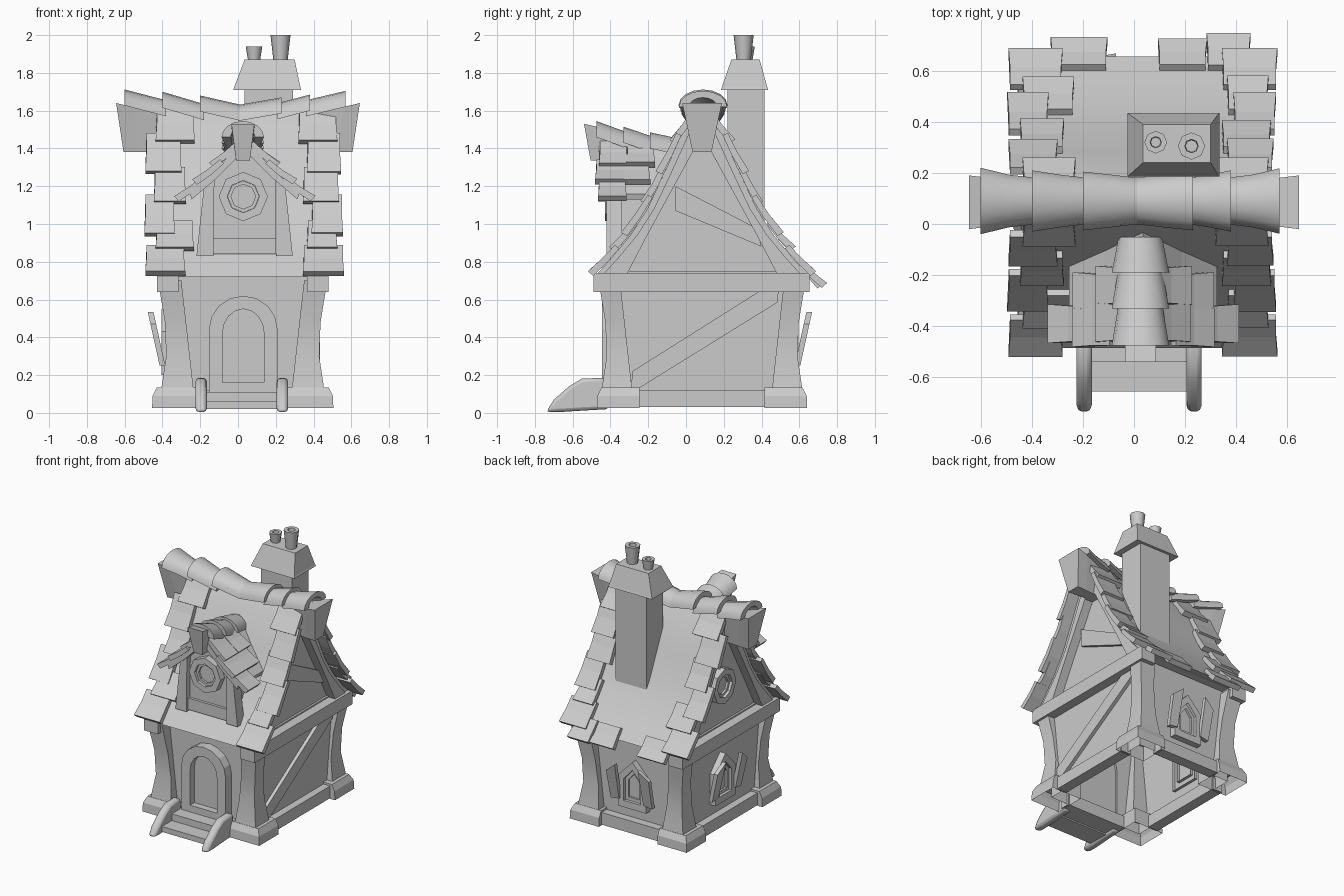
import bpy, bmesh, math, random
from mathutils import Vector

random.seed(4)
cube = bpy.data.objects.get("Cube")
if cube:
    bpy.data.objects.remove(cube, do_unlink=True)

stone = bpy.data.materials.new("plain_grey")
stone.use_nodes = True
stone.diffuse_color = (0.6, 0.6, 0.6, 1)
stone.node_tree.nodes["Principled BSDF"].inputs["Base Color"].default_value = (0.6, 0.6, 0.6, 1)

CX, CY = 0.025, 0.085


# ---------- helpers ----------
def loft(name, rings, start=True, end=True, smooth=False, bevel=0):
    """Skin a list of closed rings, with optional end caps."""
    bm = bmesh.new()
    loops = [[bm.verts.new(p) for p in ring] for ring in rings]
    count = len(loops[0])
    for a, b in zip(loops, loops[1:]):
        for i in range(count):
            j = (i + 1) % count
            bm.faces.new((a[i], a[j], b[j], b[i]))
    if start:
        bm.faces.new(loops[0][::-1])
    if end:
        bm.faces.new(loops[-1])
    bmesh.ops.recalc_face_normals(bm, faces=bm.faces)
    mesh = bpy.data.meshes.new(name)
    bm.to_mesh(mesh)
    bm.free()
    mesh.materials.append(stone)
    obj = bpy.data.objects.new(name, mesh)
    bpy.context.collection.objects.link(obj)
    if bevel:
        mod = obj.modifiers.new("bevel", "BEVEL")
        mod.width, mod.segments = bevel, 2
    if smooth:
        bpy.ops.object.select_all(action="DESELECT")
        obj.select_set(True)
        bpy.context.view_layer.objects.active = obj
        bpy.ops.object.shade_smooth_by_angle(angle=math.radians(50))
    return obj


def along_x(w, p, q):
    return Vector((w, p, q))


def along_y(w, p, q):
    return Vector((p, w, q))


def prism(name, pts, place, w0, w1, **kw):
    return loft(name, [[place(w, p, q) for p, q in pts] for w in (w0, w1)], **kw)


def rect(x0, x1, y0, y1, z):
    return [(x0, y0, z), (x1, y0, z), (x1, y1, z), (x0, y1, z)]


def box(name, x0, x1, y0, y1, z0, z1, **kw):
    return loft(name, [rect(x0, x1, y0, y1, z) for z in (z0, z1)], **kw)


def tile(name, place, a, b, w0, w1):
    """Shingle from upper point a to lower point b, lower lip lifted."""
    a, b = Vector(a), Vector(b)
    t = (b - a).normalized()
    n = Vector((-t.y, t.x))
    if n.y < 0:
        n = -n
    lift = random.uniform(0.006, 0.015)
    m = (a + b) / 2
    pts = [a, m, b + n * lift, b + n * (lift + 0.038), m + n * 0.034, a + n * 0.03]
    flare = 0.006
    rings = [[place(w + (s * flare if 1 < i < 4 else 0), p.x, p.y) for i, p in enumerate(pts)]
             for w, s in ((w0, -1), (w1, 1))]
    loft(name, rings)


def ridge_cap(name, place, centre, ends):
    """Arched ridge tile; ends are (position, top height, half width)."""
    rise = 0.085
    rings = []
    for w, top, half in ends:
        ring = []
        for scale, order in ((1, range(9)), (0.58, range(8, -1, -1))):
            for i in order:
                ang = math.pi * i / 8
                ring.append(place(w, centre + half * scale * math.cos(ang),
                                  top - rise + rise * scale * math.sin(ang)))
        rings.append(ring)
    loft(name, rings, smooth=True)


def frame(name, outer, inner, place, depth, pane):
    """Raised surround with a recessed pane."""
    rings = [[place(u, v, d) for u, v in shape]
             for shape, d in ((outer, -0.02), (outer, depth), (inner, depth), (inner, pane))]
    loft(name, rings, start=False)


# ---------- base and walls ----------
loft("walls", [rect(CX - 0.385, CX + 0.385, CY - 0.46, CY + 0.465, z) for z in (0.04, 0.75)], start=False)
for sx in (-1, 1):
    for sy in (-1, 1):
        loft("foot_stone", [rect(CX + sx * 0.24, CX + sx * (0.48 - t), CY + sy * 0.33, CY + sy * (0.557 - t), z)
                            for z, t in ((0.025, 0), (0.09, 0.003), (0.135, 0.025))], start=False)
        loft("corner_post", [rect(CX + sx * i, CX + sx * o, CY + sy * (i + 0.11), CY + sy * (o + 0.1), z)
                             for z, i, o in ((0.12, 0.26, 0.432), (0.3, 0.28, 0.405),
                                             (0.48, 0.3, 0.412), (0.7, 0.325, 0.448))], smooth=True)
    box("side_sill", CX + sx * 0.36, CX + sx * 0.44, CY - 0.34, CY + 0.34, 0.03, 0.12)
    box("eave_beam", CX + sx * 0.34, CX + sx * 0.455, -0.49, 0.655, 0.64, 0.74)
box("front_sill", CX - 0.25, CX + 0.25, -0.43, -0.36, 0.03, 0.12)
box("back_sill", CX - 0.25, CX + 0.25, 0.53, 0.61, 0.03, 0.12)

# diagonal braces on one side
prism("wall_brace", [(-0.285, 0.22), (0.39, 0.645), (0.49, 0.65), (0.485, 0.585), (-0.25, 0.13), (-0.29, 0.12)],
      along_x, 0.39, 0.435)
prism("gable_brace", [(-0.055, 1.2), (0.37, 0.98), (0.4, 0.88), (-0.055, 1.07)], along_x, 0.37, 0.42)

# ---------- main roof ----------
slope = [(0.02, 1.59), (0.1, 1.49), (0.2, 1.27), (0.29, 1.08), (0.38, 0.94), (0.48, 0.82), (0.57, 0.72)]


def half_width(z):
    for (d0, z0), (d1, z1) in zip(slope, slope[1:]):
        if z >= z1:
            return max(0.02, d0 + (d1 - d0) * (z0 - z) / (z0 - z1))
    return slope[-1][0]


def inset(off):
    return [(d - off, z) for d, z in slope if d - off > 0.005]


def mirrored(half):
    """Close a half outline, listed from peak to eave, across the ridge."""
    return [(CY - d, z) for d, z in half[::-1]] + [(CY + d, z) for d, z in half]


def arch(outer, inner):
    return mirrored(outer) + mirrored(inner)[::-1]


prism("roof", arch(slope, inset(0.05)), along_x, CX - 0.42, CX + 0.425, smooth=True)
prism("gable_wall", mirrored(inset(0.03)), along_x, CX - 0.37, CX + 0.37)
for s in (-1, 1):
    prism("barge_board", arch(inset(0.035), [(0.05, 1.38), (0.29, 0.94), (0.405, 0.72)]),
          along_x, CX + s * 0.35, CX + s * 0.435)
    trap = [(-0.105, 1.64), (0.105, 1.64), (0.05, 1.38), (-0.05, 1.38)]
    loft("ridge_end_block", [[(s * (w - (1.64 - z) * 0.15), CY + y * k, min(z, top)) for y, z in trap]
                             for w, k, top in ((0.645, 1, 1.64), (0.56, 0.9, 1.62), (0.4, 0.6, 1.58))])

# gable edge shingles on both slopes, as height range, then x range on each side
shingles = [(0.72, 0.87, -0.485, -0.285, 0.35, 0.555), (0.85, 1.0, -0.43, -0.24, 0.37, 0.52),
            (0.93, 1.14, -0.49, -0.34, 0.395, 0.55), (1.1, 1.29, -0.44, -0.28, 0.35, 0.53),
            (1.26, 1.47, -0.485, -0.305, 0.37, 0.54), (1.42, 1.6, -0.43, -0.235, 0.325, 0.52)]
for s in (-1, 1):
    for low, high, *spans in shingles:
        for x0, x1 in (spans[:2], spans[2:]):
            tile("edge_shingle", along_x, (CY + s * half_width(high), high),
                 (CY + s * half_width(low), low), x0, x1)
for x0, x1, y in ((-0.32, -0.11, 0.69), (0.1, 0.28, 0.69), (0.29, 0.45, 0.71)):
    tile("back_eave_shingle", along_x, (0.6, 0.78), (y, 0.655), x0, x1)

# sagging ridge caps
for x_out, x_in, z_out, z_in, half in ((-0.6, -0.38, 1.712, 1.655, 0.13), (-0.4, -0.18, 1.7, 1.635, 0.12),
                                       (-0.2, 0.02, 1.68, 1.63, 0.115), (0.23, 0, 1.67, 1.63, 0.115),
                                       (0.38, 0.21, 1.685, 1.64, 0.12), (0.57, 0.36, 1.705, 1.655, 0.128)):
    mid = (x_out + x_in) / 2
    ridge_cap("ridge_cap", along_x, 0.09, [(x_out, z_out, half), (mid, (z_out + z_in) / 2, 0.103),
                                           (x_in, z_in, 0.09)])

# ---------- chimney ----------
box("chimney_stack", 0.035, 0.29, 0.22, 0.415, 0.85, 1.72)
loft("chimney_hood", [rect(-0.025, 0.335, 0.185, 0.435, 1.71), rect(-0.02, 0.33, 0.19, 0.43, 1.725),
                      rect(0.035, 0.3, 0.24, 0.39, 1.87)])
for x, y, r, top in ((0.085, 0.32, 0.044, 1.94), (0.225, 0.305, 0.053, 2.0)):
    loft("chimney_pot", [[(x + q * math.cos(i * math.pi / 4), y + q * math.sin(i * math.pi / 4), z)
                          for i in range(8)]
                         for q, z in ((r * 0.7, 1.86), (r, top), (r * 0.5, top), (r * 0.45, top - 0.05))],
         smooth=True)

# ---------- dormer ----------
DX = 0.035
prism("dormer_wall", [(DX - 0.2, 0.84), (DX + 0.2, 0.84), (DX + 0.18, 1.22), (DX, 1.42), (DX - 0.18, 1.22)],
      along_y, -0.38, 0)
box("dormer_sill", DX - 0.18, DX + 0.18, -0.4, -0.3, 0.84, 0.925)
for s in (-1, 1):
    prism("dormer_post", [(DX + s * p, z) for p, z in ((0.165, 0.83), (0.255, 0.83), (0.215, 1.2), (0.16, 1.26))],
          along_y, -0.42, -0.34)
    prism("dormer_roof", [(DX + s * p, z) for p, z in ((0, 1.45), (0.15, 1.29), (0.29, 1.16), (0.28, 1.13),
                                                      (0.15, 1.24), (0, 1.39))], along_y, -0.46, 0)
    for p0, z0, p1, z1, fronts in ((0.2, 1.235, 0.34, 1.11, (-0.46,)), (0.11, 1.32, 0.245, 1.2, (-0.475, -0.335)),
                                   (0.02, 1.42, 0.155, 1.29, (-0.455, -0.31))):
        for y in fronts:
            tile("dormer_shingle", along_y, (DX + s * p0, z0), (DX + s * p1, z1), y, y + 0.14)
for y0, y1, z0, z1 in ((-0.475, -0.31, 1.545, 1.485), (-0.33, -0.17, 1.515, 1.46), (-0.19, -0.05, 1.485, 1.455)):
    ridge_cap("dormer_ridge_cap", along_y, 0.025, [(y0, z0, 0.112), (y1, z1, 0.085)])
loft("dormer_end_block", [[(-0.035, y, top), (0.087, y, top), (0.063, y + 0.035, 1.335), (-0.01, y + 0.035, 1.335)]
                          for y, top in ((-0.54, 1.53), (-0.47, 1.515), (-0.37, 1.43))])


# ---------- windows and door ----------
def on_front(u, v, d):
    return Vector((DX + u - 0.007, -0.38 - d, v))


def on_back(u, v, d):
    return Vector((CX - u, CY + 0.465 + d, v))


def on_side(u, v, d):
    return Vector((CX - 0.385 - d, CY + 0.03 + u, v))


def on_gable(u, v, d):
    return Vector((CX - 0.37 - d, CY + 0.02 + u, v))


def octagon(r, z):
    return [(r * math.cos(i * math.pi / 4), z + r * math.sin(i * math.pi / 4)) for i in range(8)]


for place, z in ((on_front, 1.145), (on_gable, 1.04)):
    frame("round_window", octagon(0.13, z), octagon(0.085, z), place, 0.05, 0.015)
    frame("round_window_inner", octagon(0.084, z), octagon(0.065, z), place, 0.03, 0.01)


def arched(half, bottom, spring, top):
    curve = [(half * math.cos(math.pi * i / 8), spring + (top - spring) * math.sin(math.pi * i / 8))
             for i in range(9)]
    return [(half, bottom)] + curve + [(-half, bottom)]


frame("door_frame", arched(0.182, 0.04, 0.44, 0.62), arched(0.11, 0.16, 0.42, 0.55), on_front, 0.065, 0.015)


def pointed(half, bottom, shoulder, top):
    return [(-half, bottom), (half, bottom), (half, shoulder), (0, top), (-half, shoulder)]


for place in (on_back, on_side):
    frame("window_frame", pointed(0.115, 0.2, 0.43, 0.55), pointed(0.07, 0.25, 0.41, 0.49), place, 0.045, 0.01)
    frame("window_sash", pointed(0.069, 0.251, 0.409, 0.489), pointed(0.045, 0.275, 0.4, 0.455), place, 0.025, 0.01)
    for s in (-1, 1):
        leaf = [(s * 0.1, 0.26), (s * 0.17, 0.25), (s * 0.175, 0.47), (s * 0.095, 0.535)]
        loft("shutter", [[place(u, v, 0.025 + (v - 0.25) * 0.22 + t) for u, v in leaf] for t in (0, 0.03)])

# ---------- entrance steps ----------
box("upper_step", -0.18, 0.22, -0.54, -0.4, 0.03, 0.11)
box("lower_step", -0.18, 0.22, -0.655, -0.5, 0.02, 0.06)
rail = [(-0.74, 0.005), (-0.7, 0.07), (-0.62, 0.14), (-0.55, 0.182), (-0.43, 0.185),
        (-0.41, 0.02), (-0.55, 0.012), (-0.66, 0.005)]
for x in (-0.195, 0.235):
    prism("step_rail", rail, along_x, x - 0.03, x + 0.03, smooth=True, bevel=0.018)
